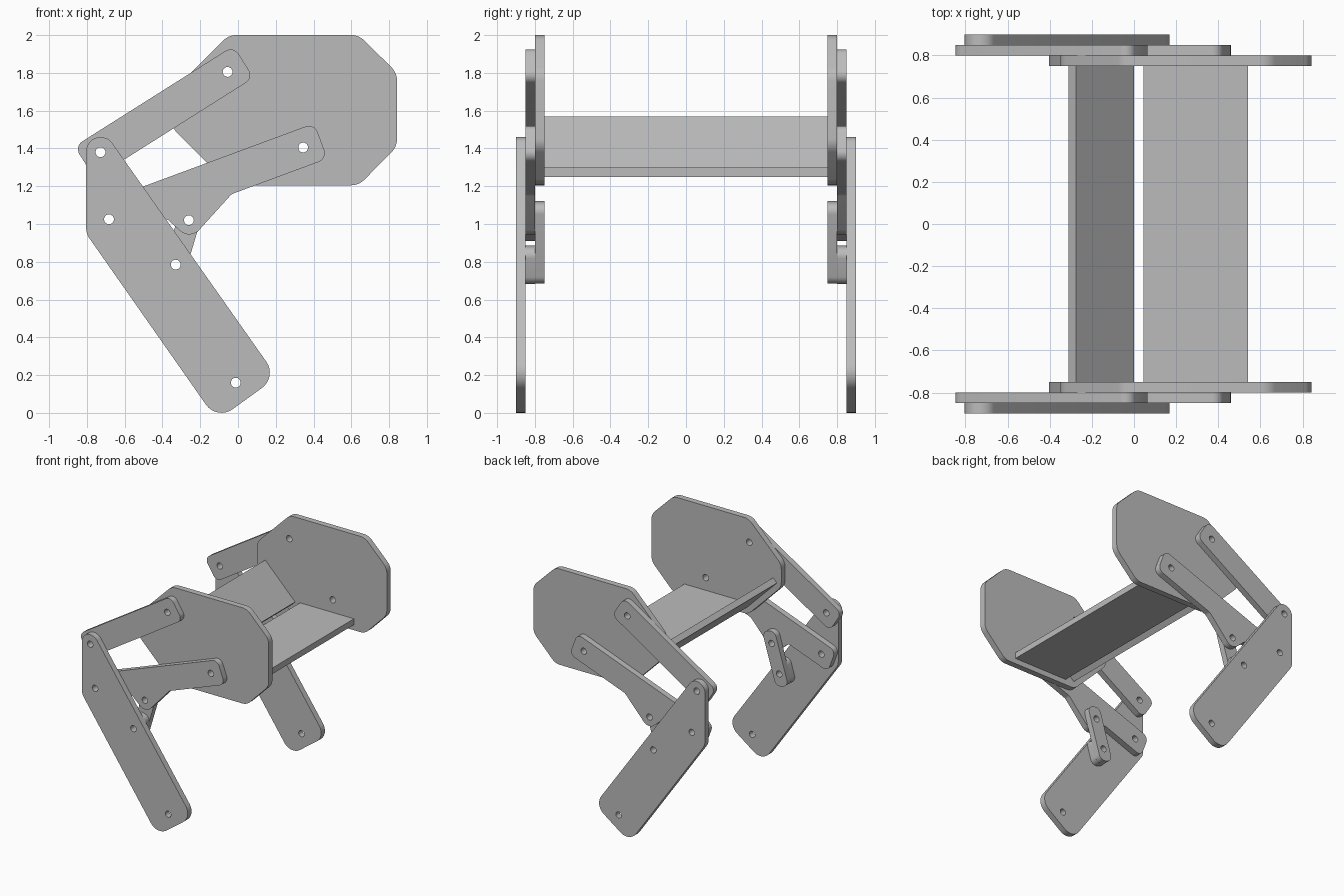
import bpy, bmesh, math
from mathutils import Vector, Matrix

cube = bpy.data.objects.get("Cube")
if cube:
    bpy.data.objects.remove(cube, do_unlink=True)

GREY = (0.5, 0.5, 0.5, 1)
grey = bpy.data.materials.new("plain_grey")
grey.use_nodes = True
grey.diffuse_color = GREY
grey.node_tree.nodes["Principled BSDF"].inputs["Base Color"].default_value = GREY

T = 0.05        # sheet thickness
HOLE = 0.026    # bolt hole radius

# Pivot points in the x-z plane
BODY_TOP, BODY_LOW = Vector((-0.055, 1.805)), Vector((0.345, 1.405))
LEG_TOP, LEG_MID = Vector((-0.728, 1.38)), Vector((-0.683, 1.025))
LEG_LOW, FOOT = Vector((-0.33, 0.785)), Vector((-0.012, 0.16))
ELBOW = Vector((-0.26, 1.02))


def fillet(corners, steps=8):
    """Round every (x, z, radius) corner of an outline."""
    out = []
    n = len(corners)
    for i, (x, z, r) in enumerate(corners):
        p = Vector((x, z))
        a = (Vector(corners[i - 1][:2]) - p).normalized()
        b = (Vector(corners[(i + 1) % n][:2]) - p).normalized()
        if r == 0:
            out.append(p)
            continue
        half = a.angle(b) / 2
        centre = p + (a + b).normalized() * r / math.sin(half)
        start = p + a * r / math.tan(half) - centre
        end = p + b * r / math.tan(half) - centre
        sweep = math.atan2(start.x * end.y - start.y * end.x, start.dot(end))
        for k in range(steps + 1):
            out.append(centre + Matrix.Rotation(sweep * k / steps, 2) @ start)
    return out


def circle(c, r, n=24):
    return [c + Vector((math.cos(t), math.sin(t))) * r
            for t in (2 * math.pi * k / n for k in range(n))]


def bar(p, q, half_width, overhang, r):
    """Rounded bar corners running past two pivots."""
    d = (q - p).normalized()
    n = Vector((-d.y, d.x)) * half_width
    e = d * overhang
    return [(*v, r) for v in (p - e - n, q + e - n, q + e + n, p - e + n)]


def sheet(name, corners, holes, y, thickness=T, mirror=True):
    """Flat drilled sheet in the x-z plane, centred at depth y."""
    curve = bpy.data.curves.new(name, "CURVE")
    curve.dimensions = "2D"
    curve.fill_mode = "BOTH"
    curve.extrude = thickness / 2
    for loop in [fillet(corners)] + [circle(h, HOLE) for h in holes]:
        spline = curve.splines.new("POLY")
        spline.points.add(len(loop) - 1)
        for pt, v in zip(spline.points, loop):
            pt.co = (v.x, v.y, 0, 1)
        spline.use_cyclic_u = True
    temp = bpy.data.objects.new(name + "_outline", curve)
    bpy.context.collection.objects.link(temp)
    bpy.context.view_layer.update()
    mesh = bpy.data.meshes.new_from_object(
        temp.evaluated_get(bpy.context.evaluated_depsgraph_get()))
    bpy.data.objects.remove(temp, do_unlink=True)

    bm = bmesh.new()
    bm.from_mesh(mesh)
    bmesh.ops.remove_doubles(bm, verts=bm.verts, dist=0.0001)
    bmesh.ops.transform(bm, verts=bm.verts, matrix=Matrix.Translation((0, y, 0))
                        @ Matrix.Rotation(math.pi / 2, 4, "X"))
    bmesh.ops.recalc_face_normals(bm, faces=bm.faces)
    bm.to_mesh(mesh)
    bm.free()
    mesh.name = name
    mesh.materials.clear()
    mesh.materials.append(grey)
    mesh.shade_smooth()
    mesh.set_sharp_from_angle(angle=math.radians(30))
    ob = bpy.data.objects.new(name, mesh)
    bpy.context.collection.objects.link(ob)
    if mirror:
        mod = ob.modifiers.new("both_sides", "MIRROR")
        mod.use_axis = (False, True, False)
        mod.use_mirror_merge = False
    return ob


# Depths of the three sheet layers on each side
INNER, MIDDLE, OUTER = -0.775, -0.825, -0.875

# Eight-sided body side plates
octagon = [(-0.05, 2.0), (-0.35, 1.70), (-0.35, 1.51), (-0.045, 1.205),
           (0.64, 1.205), (0.842, 1.41), (0.842, 1.80), (0.64, 2.0)]
sheet("side_plate", [(x, z, 0.1) for x, z in octagon],
      [BODY_TOP, BODY_LOW], INNER)

# Upper straight link
sheet("upper_link", bar(LEG_TOP, BODY_TOP, 0.1, 0.1, 0.05),
      [LEG_TOP, BODY_TOP], MIDDLE)

# Lower link: a bar with an elbow tab on its lower edge
low = bar(LEG_MID, BODY_LOW, 0.1, 0.1, 0.05)
tab = [(-0.38, 1.03, 0.03), (-0.253, 0.916, 0.07), (-0.034, 1.158, 0.05)]
sheet("lower_link", low[:1] + tab + low[1:], [LEG_MID, BODY_LOW, ELBOW], MIDDLE)

# Leg plates
sheet("leg", [(-0.804, 1.46, 0.076), (-0.804, 0.949, 0.1), (-0.111, -0.04, 0.1),
              (0.207, 0.19, 0.1), (-0.688, 1.46, 0.076)],
      [LEG_TOP, LEG_MID, LEG_LOW, FOOT], OUTER)

# Short connecting link and the spacer between it and the leg
sheet("short_link", bar(LEG_LOW, ELBOW, 0.06, 0.1, 0.05), [LEG_LOW, ELBOW], INNER)
axis = (ELBOW - LEG_LOW).normalized() * 0.001
sheet("spacer", bar(LEG_LOW - axis, LEG_LOW + axis, 0.06, 0.1, 0.05),
      [LEG_LOW], MIDDLE)

# Cross panels joining the two sides
sheet("sloped_panel", [(-0.31, 1.535, 0), (-0.035, 1.26, 0), (0.0, 1.295, 0),
                       (-0.275, 1.57, 0)], [], 0, 1.5, mirror=False)
sheet("flat_panel", [(0.045, 1.25, 0), (0.54, 1.25, 0), (0.54, 1.30, 0),
                     (0.045, 1.30, 0)], [], 0, 1.5, mirror=False)
